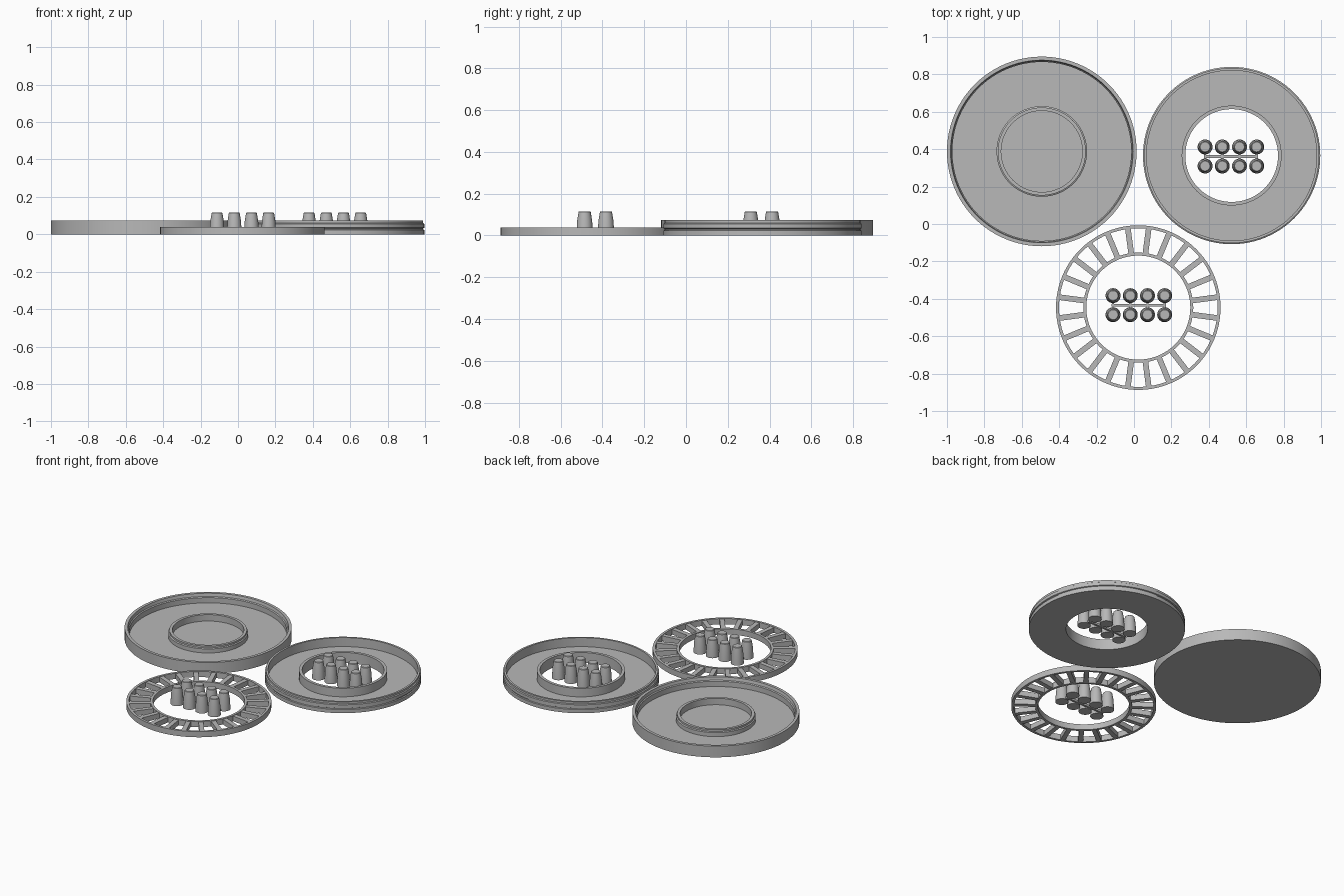
import bpy, bmesh, math
from mathutils import Matrix, Vector

cube = bpy.data.objects.get("Cube")
if cube:
    bpy.data.objects.remove(cube, do_unlink=True)

grey = bpy.data.materials.new("plain_grey")
grey.use_nodes = True
GREY = (0.48, 0.48, 0.48, 1)
grey.diffuse_color = GREY
grey.node_tree.nodes["Principled BSDF"].inputs["Base Color"].default_value = GREY
parts = []


def finish(name, bm, location):
    bmesh.ops.recalc_face_normals(bm, faces=bm.faces)
    mesh = bpy.data.meshes.new(name)
    bm.to_mesh(mesh)
    bm.free()
    mesh.materials.append(grey)
    obj = bpy.data.objects.new(name, mesh)
    obj.location = location
    bpy.context.collection.objects.link(obj)
    parts.append(obj)
    return obj


def lathe(bm, profile, steps=96, closed=True):
    """Revolve an (r, z) outline around z."""
    verts = [bm.verts.new((r, 0, z)) for r, z in profile]
    pairs = list(zip(verts, verts[1:]))
    if closed:
        pairs.append((verts[-1], verts[0]))
    edges = [bm.edges.new(p) for p in pairs]
    bmesh.ops.spin(bm, geom=verts + edges, cent=(0, 0, 0), axis=(0, 0, 1),
                   angle=math.tau, steps=steps, use_duplicate=False)
    bmesh.ops.remove_doubles(bm, verts=bm.verts, dist=0.0001)


def box(bm, center, size, angle=0):
    turn = Matrix.Rotation(angle, 4, 'Z')
    place = turn @ Matrix.Translation(center) @ Matrix.Diagonal((*size, 1))
    bmesh.ops.create_cube(bm, size=1, matrix=place)


# Closed tray with a stepped rim and a raised central collar
bm = bmesh.new()
lathe(bm, [(0, 0), (0.507, 0), (0.507, 0.075), (0.488, 0.075), (0.484, 0.055),
           (0.478, 0.05), (0.478, 0.015), (0.242, 0.015), (0.242, 0.042),
           (0.235, 0.046), (0.235, 0.058), (0.217, 0.058), (0.217, 0.015),
           (0, 0.015)], closed=False)
finish("closed_tray", bm, (-0.493, 0.388, 0))

# Open tray with a central hole and grooved outer wall
bm = bmesh.new()
lathe(bm, [(0.248, 0), (0.474, 0), (0.474, 0.024), (0.468, 0.027),
           (0.468, 0.032), (0.474, 0.035), (0.474, 0.056), (0.468, 0.06),
           (0.468, 0.073), (0.455, 0.073), (0.455, 0.013), (0.267, 0.013),
           (0.267, 0.07), (0.248, 0.07)])
finish("open_tray", bm, (0.522, 0.366, 0))

# Spacer cage: two hoops joined by radial slats
CAGE = (0.023, -0.447, 0)
for name, inner, outer in (("cage_inner_hoop", 0.278, 0.294),
                           ("cage_outer_hoop", 0.424, 0.44)):
    bm = bmesh.new()
    lathe(bm, [(inner, 0), (outer, 0), (outer, 0.038), (inner, 0.038)])
    finish(name, bm, CAGE)
bm = bmesh.new()
SLATS = 24
for i in range(SLATS):
    box(bm, (0.359, 0, 0.018), (0.138, 0.03, 0.034), math.tau * (i + 0.5) / SLATS)
finish("cage_slats", bm, CAGE)


# Two sets of tapered pegs on a thin connecting frame
def peg_set(name, center):
    pitch, row = 0.092, 0.051
    columns = [(i - 1.5) * pitch for i in range(4)]
    for i, x in enumerate(columns):
        for side in (-1, 1):
            bm = bmesh.new()
            lathe(bm, [(0, 0), (0.04, 0), (0.036, 0.07), (0.029, 0.113),
                       (0.026, 0.116), (0, 0.116)], steps=32, closed=False)
            finish(f"{name}_peg", bm, Vector(center) + Vector((x, side * row, 0)))
    bm = bmesh.new()
    box(bm, (0, 0, 0.007), (3 * pitch + 0.014, 0.014, 0.014))
    for x in columns:
        box(bm, (x, 0, 0.007), (0.012, 2 * row - 0.04, 0.012))
    finish(f"{name}_connecting_frame", bm, center)


peg_set("inner", (0.518, 0.361, 0))
peg_set("front", (0.026, -0.434, 0))

# Smooth round walls, keep rims sharp
bpy.ops.object.select_all(action='DESELECT')
for obj in parts:
    obj.select_set(True)
bpy.context.view_layer.objects.active = parts[0]
bpy.ops.object.shade_smooth_by_angle(angle=math.radians(30))
